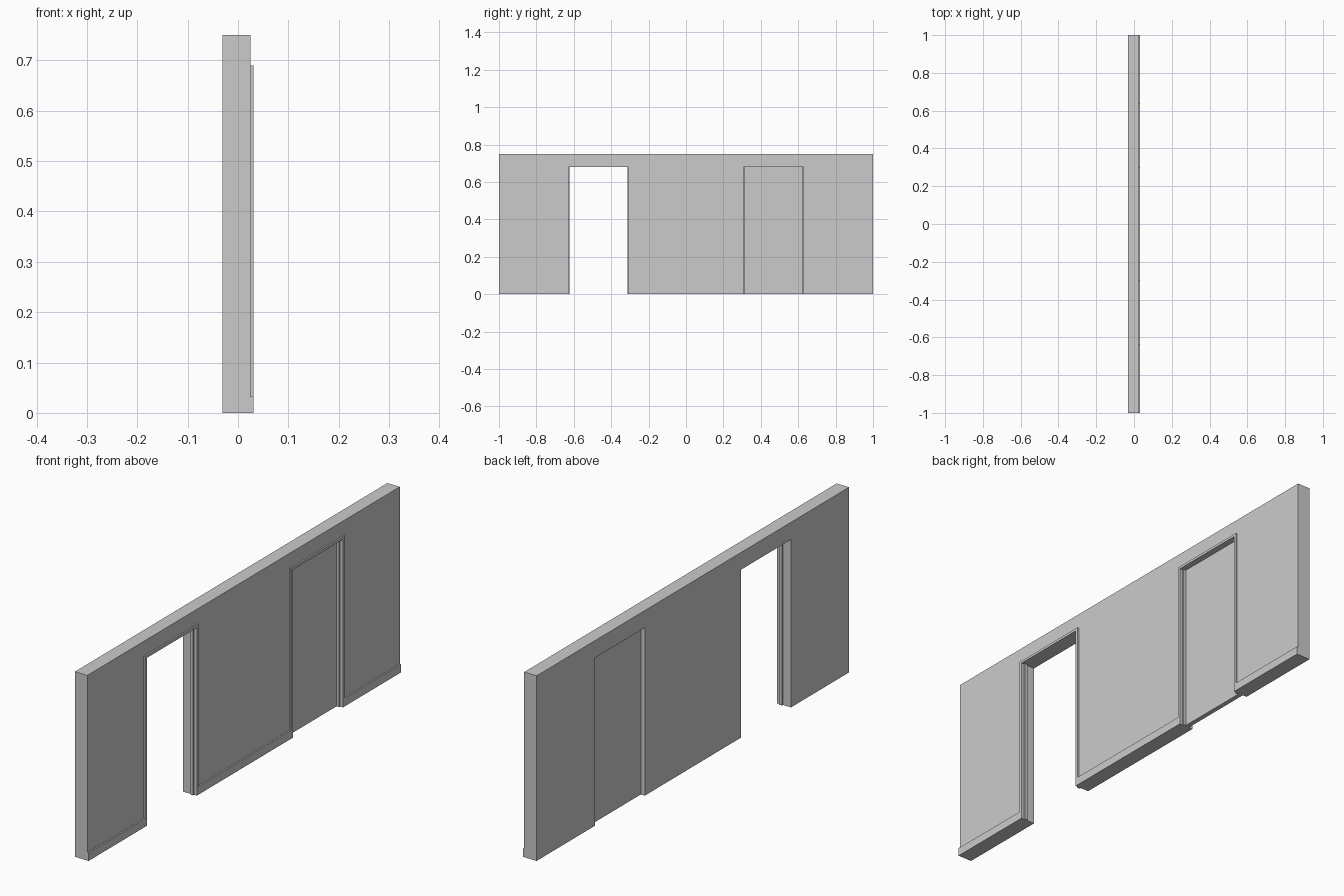
import bpy, bmesh
from mathutils import Vector

if "Cube" in bpy.data.objects:
    bpy.data.objects.remove(bpy.data.objects["Cube"])

BACK, FACE, TRIM = -0.031, 0.025, 0.031      # x of wall back, wall front, trim front
Y0, Y1, HEAD = 0.308, 0.628, 0.68            # door opening
CASE_W, CASE_TOP, BASE_H = 0.012, 0.69, 0.033


def prism(name, outline, x0, x1):
    """Extrude a (y, z) outline along x."""
    bm = bmesh.new()
    face = bm.faces.new([bm.verts.new((x0, y, z)) for y, z in outline])
    ext = bmesh.ops.extrude_face_region(bm, geom=[face])
    moved = [v for v in ext["geom"] if isinstance(v, bmesh.types.BMVert)]
    bmesh.ops.translate(bm, verts=moved, vec=Vector((x1 - x0, 0, 0)))
    bmesh.ops.recalc_face_normals(bm, faces=bm.faces)
    mesh = bpy.data.meshes.new(name)
    bm.to_mesh(mesh)
    bm.free()
    obj = bpy.data.objects.new(name, mesh)
    bpy.context.collection.objects.link(obj)
    return obj


def box(name, y0, y1, z0, z1, x0, x1):
    return prism(name, [(y0, z0), (y1, z0), (y1, z1), (y0, z1)], x0, x1)


# wall with two doorways
half = [(Y0, 0), (Y0, HEAD), (Y1, HEAD), (Y1, 0), (1, 0), (1, 0.75)]
prism("wall", half + [(-y, z) for y, z in reversed(half)], BACK, FACE)

for label, s in (("left", -1), ("right", 1)):
    # casing around the doorway
    a, b = Y0 - CASE_W, Y1 + CASE_W
    arch = [(a, 0), (a, CASE_TOP), (b, CASE_TOP), (b, 0),
            (Y1, 0), (Y1, HEAD), (Y0, HEAD), (Y0, 0)]
    prism(label + "_door_casing", [(s * y, z) for y, z in arch], FACE, TRIM)
    # door stops on both jambs
    for side, y0, y1 in (("inner", Y0, Y0 + 0.006), ("outer", Y1 - 0.006, Y1)):
        box(f"{label}_{side}_door_stop", s * y0, s * y1, 0, HEAD, 0.006, 0.018)
    # outer baseboards
    box(label + "_baseboard", s * b, s * 1, 0, BASE_H, FACE, TRIM)

# baseboard between the doorways
box("middle_baseboard", -(Y0 - CASE_W), Y0 - CASE_W, 0, BASE_H, FACE, TRIM)

# closed door in the right doorway
box("door_panel", Y0, Y1, 0, HEAD, -0.013, 0.006)
